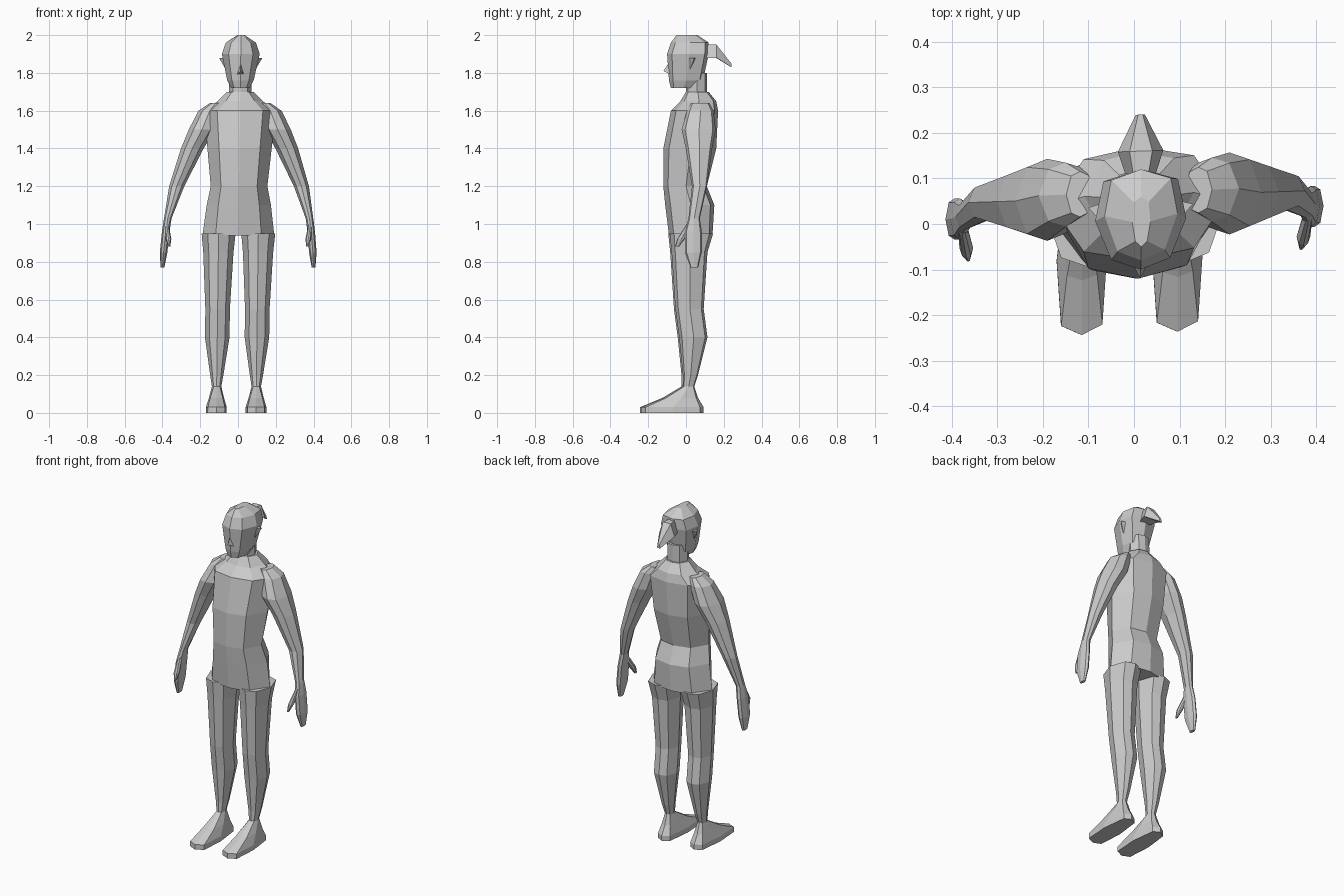
import bpy
import bmesh
from math import sin, cos, pi, copysign

cube = bpy.data.objects.get("Cube")
if cube:
    bpy.data.objects.remove(cube, do_unlink=True)

GREY = (0.6, 0.6, 0.6, 1)
clay = bpy.data.materials.new("clay_grey")
clay.use_nodes = True
clay.diffuse_color = GREY
clay.node_tree.nodes["Principled BSDF"].inputs["Base Color"].default_value = GREY


def power(value, exponent):
    return copysign(abs(value) ** exponent, value)


def outline(power_x, power_y, taper=0):
    """Eight-sided unit cross-section; taper makes the back wider than the front."""
    shape = []
    for step in range(8):
        angle = step * pi / 4
        v = power(-cos(angle), power_y)
        shape.append((power(sin(angle), power_x) * (1 + taper * v), v))
    return shape


BODY = outline(power_x=1.3, power_y=0.6)
SKULL = outline(power_x=0.9, power_y=0.7, taper=0.15)
SOLE = outline(power_x=0.8, power_y=0.4, taper=-0.1)


def posed(x, y, z):
    """The figure leans and turns very slightly."""
    return (x - 0.01 + 0.013 * z, y + 0.035 * x, z)


def finish(name, bm):
    bmesh.ops.recalc_face_normals(bm, faces=bm.faces)
    mesh = bpy.data.meshes.new(name)
    bm.to_mesh(mesh)
    bm.free()
    mesh.materials.append(clay)
    part = bpy.data.objects.new(name, mesh)
    bpy.context.collection.objects.link(part)


def loft(name, rings):
    """Skin a list of equal-length point rings and cap both ends."""
    bm = bmesh.new()
    loops = [[bm.verts.new(posed(*point)) for point in ring] for ring in rings]
    for lower, upper in zip(loops, loops[1:]):
        for i in range(len(lower)):
            bm.faces.new((lower[i - 1], lower[i], upper[i], upper[i - 1]))
    bm.faces.new(loops[0])
    bm.faces.new(loops[-1])
    finish(name, bm)


def hull(name, points):
    bm = bmesh.new()
    for point in points:
        bm.verts.new(posed(*point))
    bmesh.ops.convex_hull(bm, input=bm.verts)
    finish(name, bm)


def section(shape, height, half_width, front, back, centre=0, side=1):
    """Place a unit cross-section level at the given height."""
    middle, half_depth = (front + back) / 2, (back - front) / 2
    return [(side * (centre + u * half_width), middle + v * half_depth, height)
            for u, v in shape]


# Torso from collar to crotch: height, half width, front, back
torso = [
    (1.7, .07, 0, .12),
    (1.65, .12, -.03, .16),
    (1.6, .19, -.08, .17),
    (1.4, .17, -.12, .16),
    (1.2, .15, -.12, .11),
    (1.1, .17, -.11, .15),
    (.94, .19, -.09, .14),
]
loft("torso", [section(BODY, *row) for row in torso])
loft("neck", [section(BODY, height, .06, 0, .11) for height in (1.65, 1.8)])

# Head from jaw to crown: height, half width, front, back
head = [
    (1.72, .05, -.08, .05),
    (1.76, .07, -.09, .09),
    (1.9, .1, -.1, .12),
    (1.96, .08, -.08, .12),
    (2, .02, -.05, .06),
]
loft("head", [section(SKULL, *row) for row in head])

# Nose: bridge, tip and the two nostril corners
hull("nose", [(0, -.08, 1.87), (0, -.12, 1.81)]
     + [(x, -.08, 1.79) for x in (-.02, .02)])

# Ponytail from root to tip: depth, half width, low and high edge
ponytail = [(.1, .03, 1.88, 1.95), (.16, .05, 1.88, 1.95), (.24, .01, 1.83, 1.85)]
loft("ponytail", [
    [(-width, y, low), (width, y, low), (width / 2, y, high), (-width / 2, y, high)]
    for y, width, low, high in ponytail])

# Leg from hip to ankle, then foot: height, half width, front, back
LEG_CENTRE = 0.105
leg = [
    (.95, .09, -.09, .14),
    (.85, .08, -.08, .11),
    (.55, .065, -.06, .09),
    (.4, .065, -.04, .11),
    (.2, .035, -.02, .06),
    (.14, .025, -.02, .04),
]
foot = [(.08, .04, -.12, .06)]
foot += [(height, .055, -.24, .09) for height in (.03, 0)]

# Arm from shoulder to fingertips: height, half width, front, back, centre
arm = [
    (1.64, .03, .02, .12, .13),
    (1.6, .06, 0, .14, .16),
    (1.5, .07, -.03, .15, .2),
    (1.4, .06, -.01, .13, .25),
    (1.2, .04, .02, .1, .33),
    (1.03, .02, 0, .06, .375),
    (.96, .02, -.02, .07, .385),
    (.85, .02, -.02, .07, .395),
    (.77, .01, .01, .05, .4),
]

# Thumb from root to tip, in the same order as the arm
thumb = [
    (1, .01, -.01, .03, .38),
    (.92, .015, -.06, -.02, .37),
    (.88, .005, -.07, -.05, .365),
]

for side, label in ((1, "left"), (-1, "right")):
    loft(label + "_leg",
         [section(BODY, *row, LEG_CENTRE, side) for row in leg]
         + [section(SOLE, *row, LEG_CENTRE, side) for row in foot])
    loft(label + "_arm", [section(BODY, *row, side) for row in arm])
    loft(label + "_thumb", [section(BODY, *row, side) for row in thumb])
    # Ear: lobe and two upper roots on the skull, with one flared rim point
    hull(label + "_ear", [(side * .08, .02, 1.82), (side * .08, 0, 1.88),
                          (side * .08, .05, 1.88), (side * .115, .04, 1.88)])
